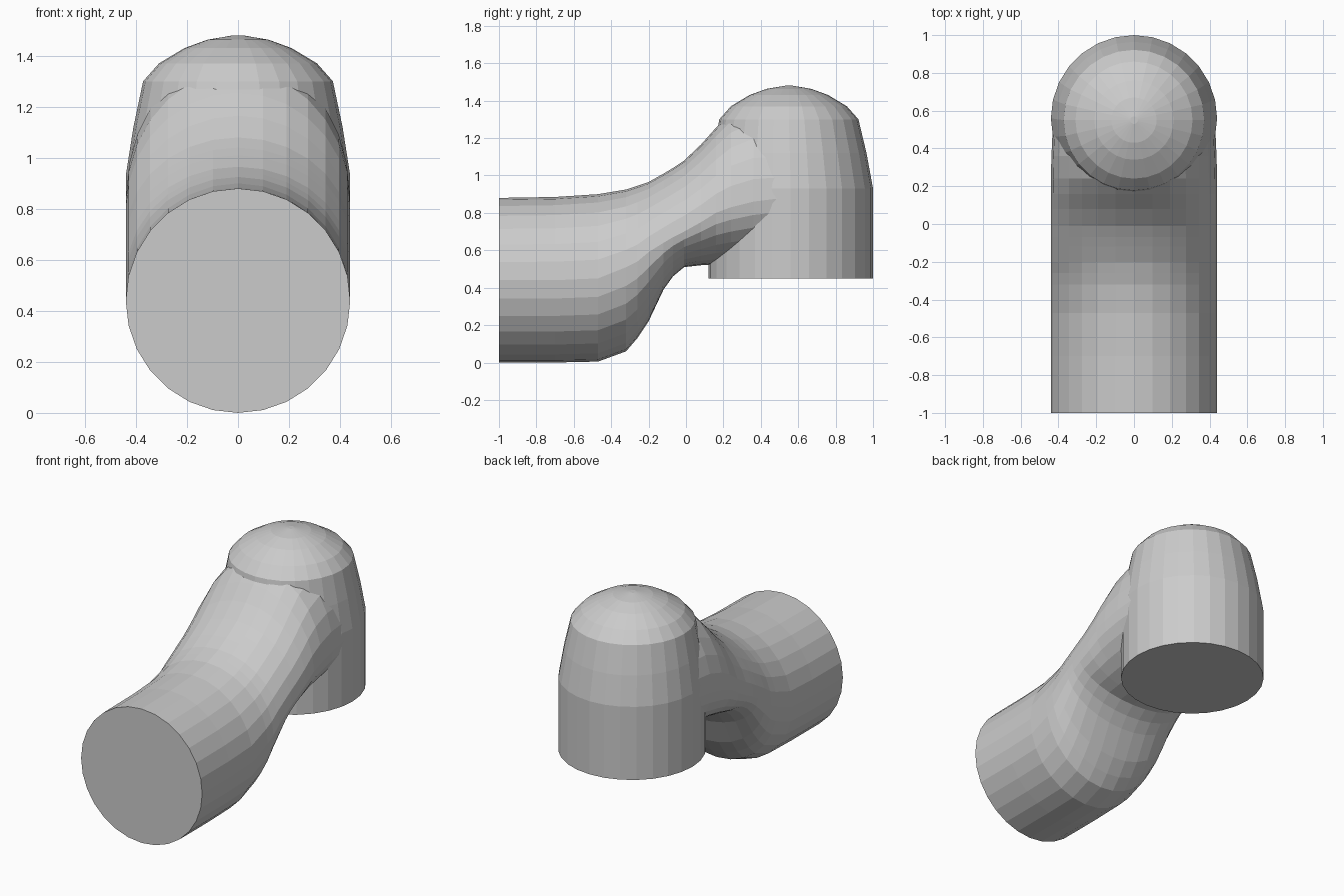
import bpy, bmesh, math

if "Cube" in bpy.data.objects:
    bpy.data.objects.remove(bpy.data.objects["Cube"])

SIDES = 28


def loft(name, rings):
    """Skin a list of closed point rings and cap both ends."""
    bm = bmesh.new()
    loops = [[bm.verts.new(p) for p in ring] for ring in rings]
    for a, b in zip(loops, loops[1:]):
        for i in range(SIDES):
            j = (i + 1) % SIDES
            bm.faces.new((a[i], a[j], b[j], b[i]))
    bm.faces.new(loops[0])
    bm.faces.new(loops[-1])
    bmesh.ops.recalc_face_normals(bm, faces=bm.faces)
    mesh = bpy.data.meshes.new(name)
    bm.to_mesh(mesh)
    bm.free()
    obj = bpy.data.objects.new(name, mesh)
    bpy.context.collection.objects.link(obj)
    return obj


def angles():
    return [2 * math.pi * i / SIDES for i in range(SIDES)]


def tube_ring(y, bottom, widest, top, half):
    """Upright section with separate upper and lower half ellipses."""
    ring = []
    for a in angles():
        s = math.sin(a)
        height = (top - widest) if s > 0 else (widest - bottom)
        ring.append((half * math.cos(a), y, widest + s * height))
    return ring


def round_ring(z, r, yc):
    return [(r * math.cos(a), yc + r * math.sin(a), z) for a in angles()]


# Horizontal tube with its rounded underside, rising into the neck
tube_sections = [
    (-1.00, 0.00, 0.44, 0.88, 0.44),
    (-0.70, 0.00, 0.44, 0.885, 0.44),
    (-0.47, 0.005, 0.45, 0.90, 0.44),
    (-0.32, 0.06, 0.51, 0.925, 0.44),
    (-0.26, 0.13, 0.54, 0.945, 0.44),
    (-0.20, 0.22, 0.59, 0.965, 0.44),
    (-0.12, 0.39, 0.64, 1.01, 0.44),
    (-0.07, 0.46, 0.67, 1.04, 0.44),
    (-0.01, 0.51, 0.70, 1.08, 0.44),
    (0.08, 0.52, 0.75, 1.165, 0.44),
    (0.16, 0.525, 0.80, 1.255, 0.44),
    (0.24, 0.53, 0.83, 1.34, 0.44),
    (0.36, 0.54, 0.86, 1.40, 0.437),
    (0.52, 0.55, 0.88, 1.38, 0.43),
]
body = loft("elbow_body", [tube_ring(*s) for s in tube_sections])

# Vertical barrel: straight base, tapered shoulder and domed top
barrel_sections = [
    (0.45, 0.44, 0.56),
    (0.93, 0.44, 0.56),
    (1.12, 0.41, 0.555),
    (1.30, 0.372, 0.55),
    (1.37, 0.31, 0.55),
    (1.43, 0.21, 0.55),
    (1.463, 0.12, 0.55),
    (1.48, 0.02, 0.55),
]
barrel = loft("domed_barrel", [round_ring(*s) for s in barrel_sections])

# Fuse both into one solid
mod = body.modifiers.new("union", 'BOOLEAN')
mod.operation = 'UNION'
mod.solver = 'EXACT'
mod.object = barrel
bpy.context.view_layer.objects.active = body
body.select_set(True)
bpy.ops.object.modifier_apply(modifier=mod.name)
bpy.data.objects.remove(barrel, do_unlink=True)
